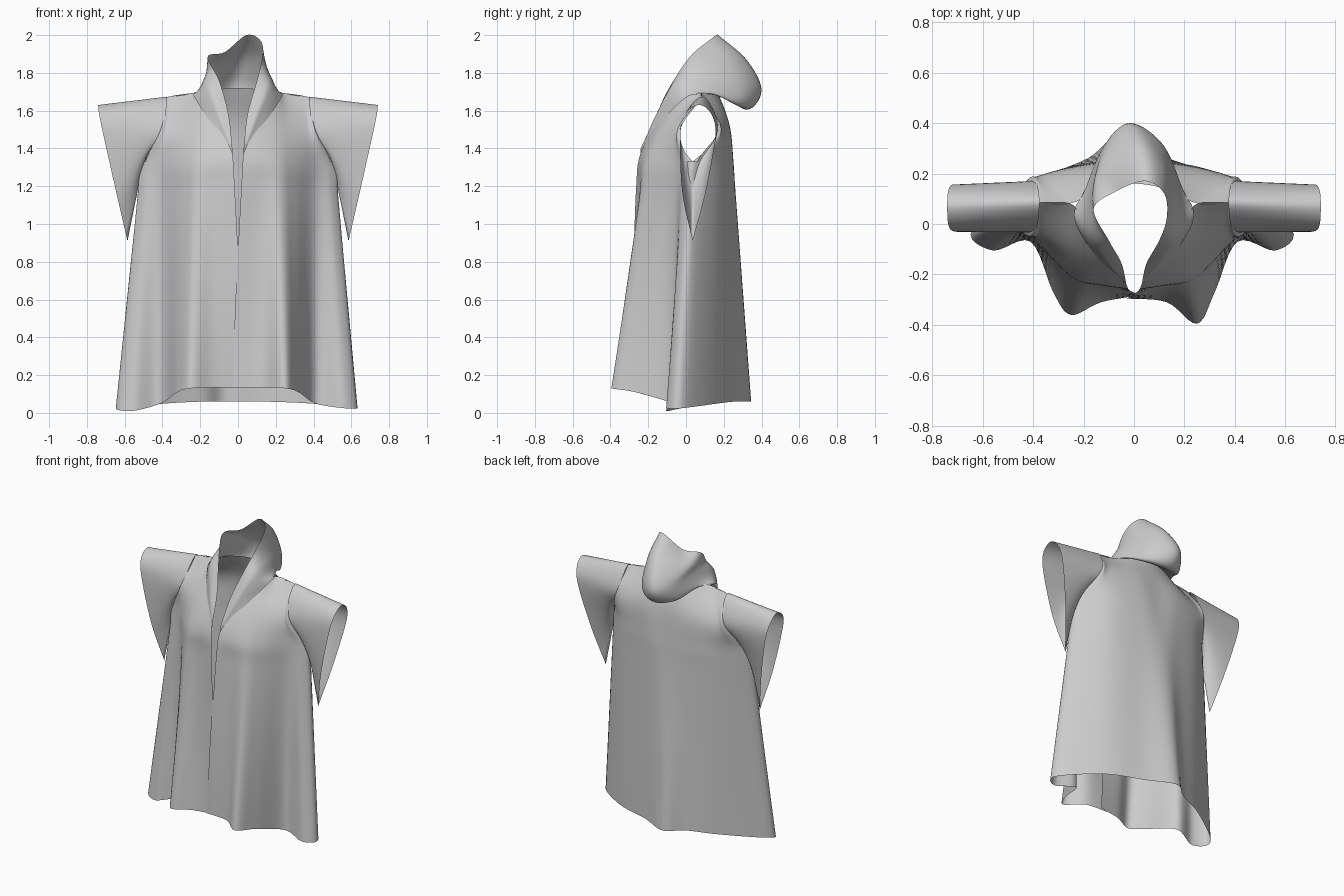
import bpy, bmesh
from mathutils import Vector as V


def spline(pts, n):
    """Catmull-Rom curve through the points, n steps per span."""
    p = [2 * pts[0] - pts[1]] + pts + [2 * pts[-1] - pts[-2]]
    out = []
    for i in range(1, len(p) - 2):
        a, b, c, d = p[i - 1:i + 3]
        for k in range(n):
            t = k / n
            out.append(0.5 * (2 * b + (c - a) * t + (2 * a - 5 * b + 4 * c - d) * t * t
                              + (3 * b - a - 3 * c + d) * t ** 3))
    return out + [pts[-1]]


def cloth(name, rows, n=6, skip=lambda u, v: False):
    """Smooth sheet through a small net of control points."""
    across = [spline(r, n) for r in rows]
    cols = [spline(list(c), n) for c in zip(*across)]
    bm = bmesh.new()
    grid = [[bm.verts.new(p) for p in c] for c in cols]
    for i in range(len(grid) - 1):
        for j in range(len(grid[0]) - 1):
            if not skip(i // n, j // n):
                bm.faces.new((grid[i][j], grid[i + 1][j], grid[i + 1][j + 1], grid[i][j + 1]))
    bmesh.ops.remove_doubles(bm, verts=bm.verts, dist=0.0005)
    bmesh.ops.recalc_face_normals(bm, faces=bm.faces)
    me = bpy.data.meshes.new(name)
    bm.to_mesh(me)
    bm.free()
    for f in me.polygons:
        f.use_smooth = True
    ob = bpy.data.objects.new(name, me)
    bpy.context.collection.objects.link(ob)
    return ob


def vecs(*pts):
    return [V(p) for p in pts]


def mirror(pts):
    return [V((-p.x, p.y, p.z)) for p in pts]


def both(half):
    """Right half, front edge to centre back, plus its mirrored left half."""
    return [p.copy() for p in half] + mirror(half[:-1])[::-1]


# Robe body: half outlines from front edge round the side to centre back
hem = vecs((-.03, -.295, .135), (.13, -.31, .135), (.25, -.395, .13), (.32, -.27, .11),
           (.41, -.07, .05), (.56, -.105, .025), (.625, -.02, .025), (.38, .17, .05),
           (.13, .262, .06), (0, .345, .06))
chest = vecs((.028, -.245, 1.36), (.12, -.235, 1.35), (.22, -.21, 1.34), (.30, -.15, 1.33),
             (.40, -.055, 1.33), (.49, 0, 1.33), (.505, .06, 1.33), (.36, .19, 1.33),
             (.15, .245, 1.33), (0, .25, 1.33))
yoke = vecs((.06, -.16, 1.54), (.12, -.15, 1.53), (.2, -.12, 1.53), (.28, -.08, 1.52),
            (.375, -.042, 1.5), (.41, -.03, 1.5), (.41, .17, 1.5), (.36, .185, 1.51),
            (.16, .225, 1.53), (0, .225, 1.54))
shoulder = vecs((.10, -.08, 1.66), (.16, -.03, 1.675), (.21, .03, 1.69), (.25, .08, 1.692),
                (.34, .085, 1.68), (.38, .085, 1.67), (.38, .085, 1.67), (.25, .082, 1.692),
                (.14, .135, 1.71), (0, .16, 1.72))
rows = [both(hem)]
for f, x in ((.4, -.012), (.64, .003), (.87, .018)):
    r = [a.lerp(b, f) for a, b in zip(hem, chest)]
    r[0].x = x
    r[0].y -= .012
    rows.append(both(r))
rows += [both(chest), both(yoke), both(shoulder)]
# left panel tucks behind the right one, its fold is shallower, the back fold sits off centre
for k, w in enumerate((1, .6, .35, .1)):
    rows[k][-1].y += .014 * w
    rows[k][-3].y += .035 * w
    rows[k][-7].x -= .015 * w
    rows[k][-6].z -= .015 * w
    rows[k][9].x -= .06 * w
    rows[k][10].x -= .05 * w
# the armholes stay open
cloth("robe_body", rows, 6, lambda u, v: u in (5, 12) and v >= 4)

# Sleeves: rings from the lower seam round the front, top and back to the seam
armhole = vecs((.5, .035, 1.33), (.46, -.015, 1.4), (.40, -.032, 1.5), (.38, .012, 1.61),
               (.375, .085, 1.674), (.38, .142, 1.61), (.40, .17, 1.5), (.46, .115, 1.4), (.5, .035, 1.33))
cuff = vecs((.585, .035, .91), (.645, -.02, 1.17), (.71, -.03, 1.46), (.735, -.005, 1.58),
            (.74, .07, 1.63), (.735, .135, 1.58), (.71, .155, 1.46), (.645, .105, 1.17), (.585, .035, .91))
middle = [a.lerp(b, .5) for a, b in zip(armhole, cuff)]
rings = [armhole, middle, cuff]
cloth("right_sleeve", rings)
cloth("left_sleeve", [mirror(r) for r in rings])

# Hood: strips from the neckline out to the opening edge, front to centre back
strips = [
    vecs((.03, -.24, 1.36), (.03, -.24, 1.37), (.03, -.24, 1.38), (.03, -.24, 1.39), (.03, -.24, 1.4)),
    vecs((.14, -.14, 1.53), (.12, -.15, 1.55), (.10, -.16, 1.57), (.08, -.16, 1.575), (.05, -.155, 1.58)),
    vecs((.23, .0, 1.67), (.20, -.03, 1.70), (.17, -.05, 1.74), (.14, -.06, 1.755), (.10, -.065, 1.76)),
    vecs((.22, .09, 1.685), (.19, .13, 1.71), (.17, .12, 1.78), (.15, .07, 1.84), (.13, .025, 1.89)),
    vecs((.13, .14, 1.705), (.13, .27, 1.635), (.115, .31, 1.73), (.12, .23, 1.87), (.12, .12, 1.97)),
    vecs((0, .16, 1.72), (0, .32, 1.605), (-.015, .4, 1.71), (.015, .32, 1.87), (.045, .17, 2.0)),
]
left = [mirror(s) for s in strips[:-1]]
left[3][4] = V((-.16, .06, 1.885))   # slumped left edge of the hood
left[3][3] = V((-.165, .1, 1.83))
left[4][4] = V((-.07, .13, 1.91))
left[4][3] = V((-.125, .22, 1.84))
cloth("hood", strips + left[::-1], 7)
